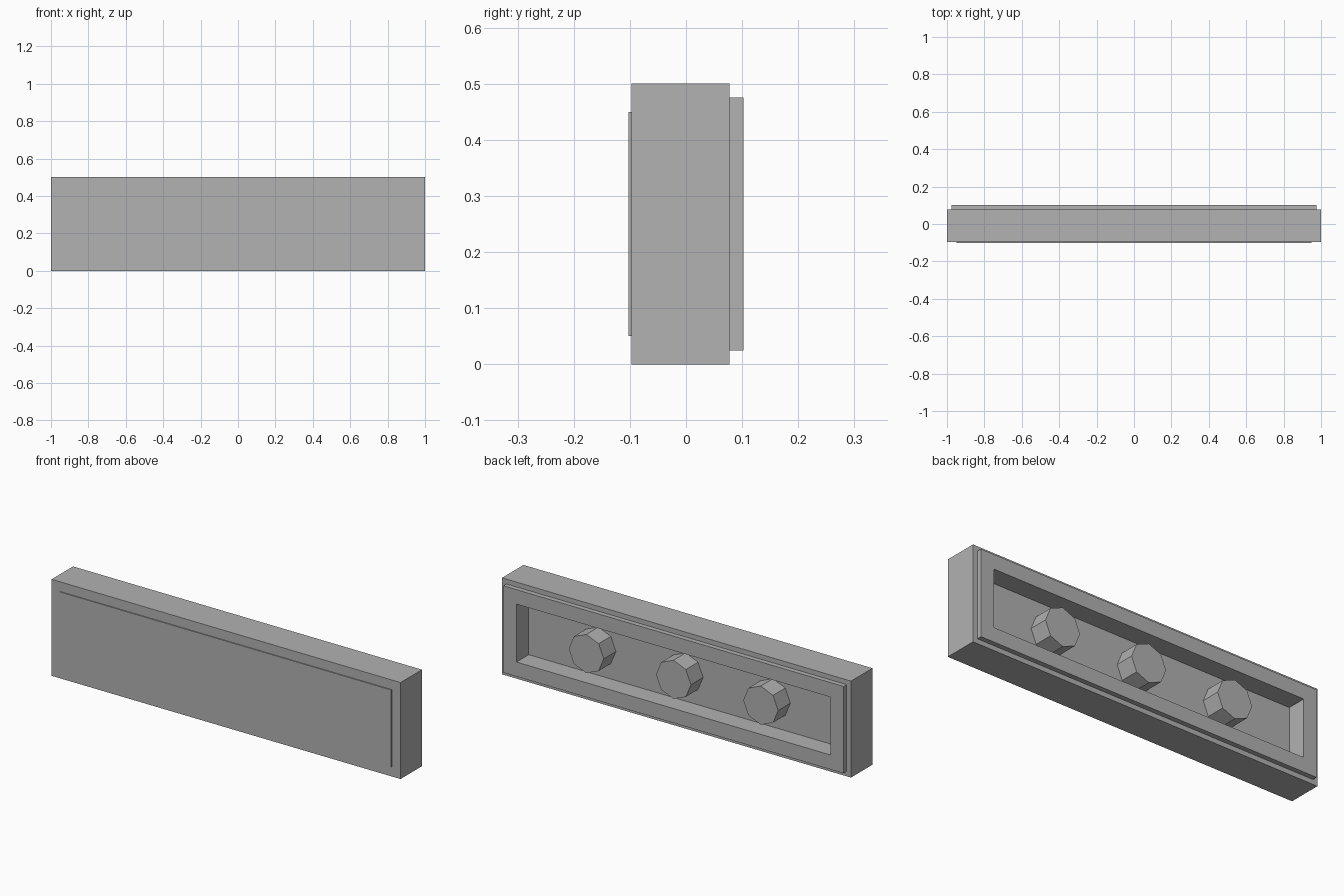
import bpy
import bmesh
from math import radians
from mathutils import Matrix, Vector

old = bpy.data.objects.get("Cube")
if old:
    bpy.data.objects.remove(old, do_unlink=True)

WIDTH, HEIGHT = 2.0, 0.5
FRONT, BACK = -0.0975, 0.0775
RIM = 0.025            # height of the raised back rim
RECESS = 0.1           # depth of the pocket in the back
PEG_RADIUS, PEG_SPACING = 0.1, 0.5

grey = bpy.data.materials.new("plain grey")
grey.use_nodes = True
colour = (0.445, 0.445, 0.445, 1)
grey.diffuse_color = colour
grey.node_tree.nodes["Principled BSDF"].inputs["Base Color"].default_value = colour


def finish(bm, name):
    bmesh.ops.recalc_face_normals(bm, faces=bm.faces[:])
    mesh = bpy.data.meshes.new(name)
    bm.to_mesh(mesh)
    bm.free()
    mesh.materials.append(grey)
    obj = bpy.data.objects.new(name, mesh)
    bpy.context.collection.objects.link(obj)
    return obj


def step(bm, face, inset, move_y):
    """Inset a face evenly, then extrude it along y; returns the new face."""
    bmesh.ops.inset_region(bm, faces=[face], thickness=inset,
                           use_even_offset=True, use_boundary=True)
    new = bmesh.ops.extrude_discrete_faces(bm, faces=[face])["faces"][0]
    bmesh.ops.translate(bm, verts=new.verts[:], vec=(0, move_y, 0))
    return new


# Slab with a thin raised front panel, and a back rim around a pocket
bm = bmesh.new()
centre = Vector((0, (FRONT + BACK) / 2, HEIGHT / 2))
bmesh.ops.create_cube(bm, size=1, matrix=Matrix.Translation(centre)
                      @ Matrix.Diagonal((WIDTH, BACK - FRONT, HEIGHT, 1)))
bm.normal_update()
front_face = min(bm.faces, key=lambda f: f.calc_center_median().y)
step(bm, front_face, 0.05, -0.005)
bm.normal_update()
back_face = max(bm.faces, key=lambda f: f.calc_center_median().y)
rim_face = step(bm, back_face, 0.025, RIM)
bm.normal_update()
step(bm, rim_face, 0.075, -RECESS)
finish(bm, "slab_body")

# Row of octagonal pegs standing in the pocket, flush with the rim
peg_y = BACK + RIM - RECESS / 2
for i, side in enumerate((-1, 0, 1)):
    bm = bmesh.new()
    place = (Matrix.Translation((side * PEG_SPACING, peg_y, HEIGHT / 2))
             @ Matrix.Rotation(radians(90), 4, "X"))
    bmesh.ops.create_cone(bm, cap_ends=True, segments=8, radius1=PEG_RADIUS,
                          radius2=PEG_RADIUS, depth=RECESS, matrix=place)
    finish(bm, ("right_peg", "middle_peg", "left_peg")[i])
